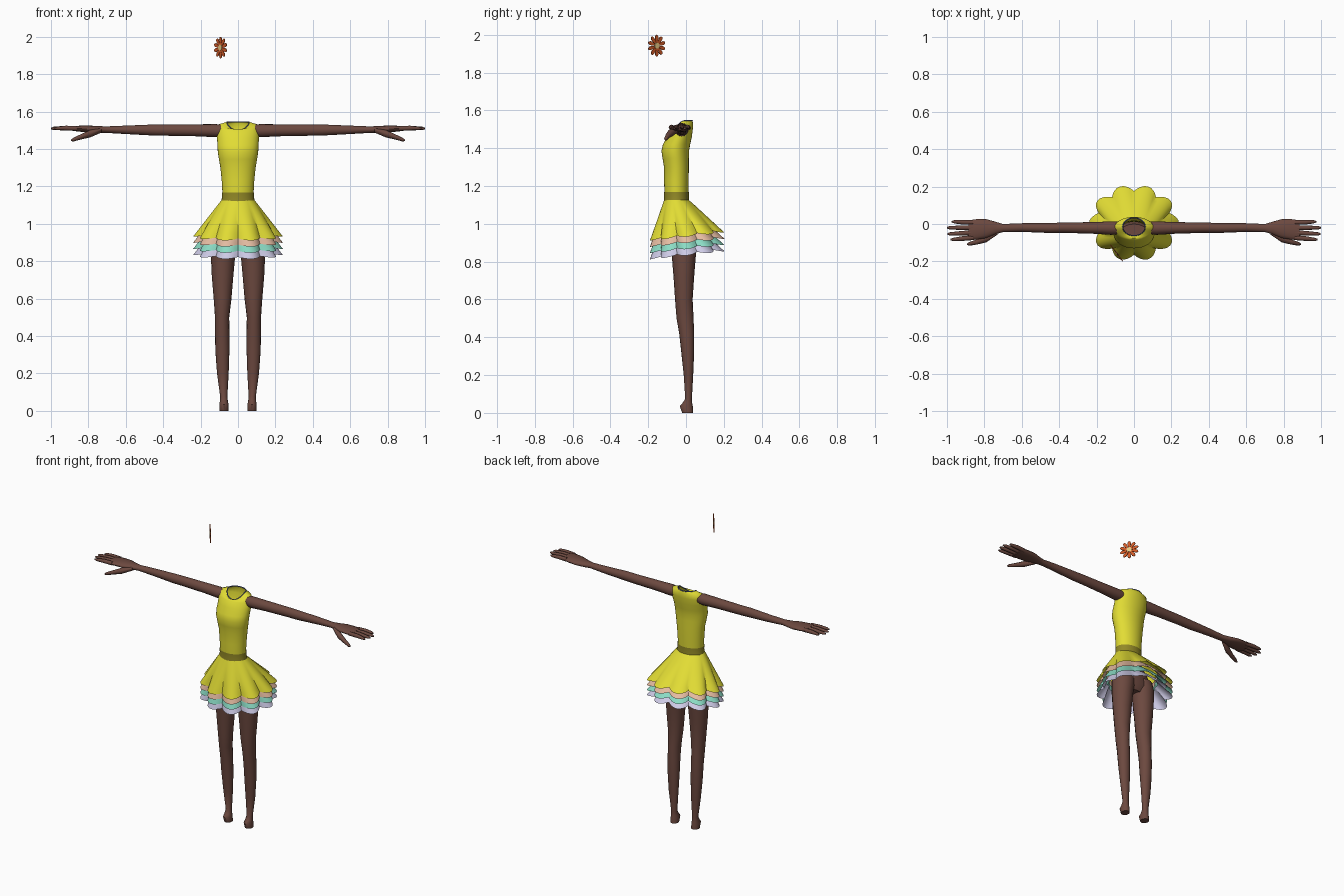
import bpy, bmesh, math
from mathutils import Vector

if "Cube" in bpy.data.objects:
    bpy.data.objects.remove(bpy.data.objects["Cube"])


def material(name, rgb):
    m = bpy.data.materials.new(name)
    m.diffuse_color = (*rgb, 1)
    m.use_nodes = True
    m.node_tree.nodes["Principled BSDF"].inputs["Base Color"].default_value = m.diffuse_color
    return m


SKIN = material("brown skin", (0.15, 0.066, 0.05))
YELLOW = material("yellow cloth", (0.76, 0.72, 0.035))
OLIVE = material("olive belt", (0.29, 0.25, 0.02))
PEACH = material("peach frill", (0.78, 0.50, 0.36))
MINT = material("mint frill", (0.26, 0.72, 0.56))
LAVENDER = material("lavender frill", (0.62, 0.60, 0.80))
BLUE = material("blue trim", (0.09, 0.12, 0.35))
ORANGE = material("orange petal", (0.62, 0.10, 0.02))
CREAM = material("cream centre", (0.85, 0.62, 0.25))


def finish(name, bm, mat, smooth=40, mirror=False):
    bmesh.ops.recalc_face_normals(bm, faces=bm.faces)
    me = bpy.data.meshes.new(name)
    bm.to_mesh(me)
    bm.free()
    me.materials.append(mat)
    ob = bpy.data.objects.new(name, me)
    bpy.context.collection.objects.link(ob)
    bpy.ops.object.select_all(action='DESELECT')
    bpy.context.view_layer.objects.active = ob
    ob.select_set(True)
    if smooth:
        bpy.ops.object.shade_smooth_by_angle(angle=math.radians(smooth))
    if mirror:
        ob.modifiers.new("mirror", 'MIRROR')
    return ob


def bridge(bm, rings, caps=(True, True)):
    """Skin a list of closed point rings."""
    vs = [[bm.verts.new(p) for p in r] for r in rings]
    n = len(vs[0])
    for a, b in zip(vs, vs[1:]):
        for i in range(n):
            bm.faces.new((a[i], a[(i + 1) % n], b[(i + 1) % n], b[i]))
    for ring, cap in zip((vs[0], vs[-1]), caps):
        if cap:
            bm.faces.new(ring)


def oval(axis, t, a0, a1, b0, b1, n=16, dip=0):
    """Oval ring given by its extents; axis z spans x,y and axis x spans y,z."""
    pts = []
    for i in range(n):
        w = 2 * math.pi * i / n
        a = (a0 + a1) / 2 + (a1 - a0) / 2 * math.cos(w)
        b = (b0 + b1) / 2 + (b1 - b0) / 2 * math.sin(w)
        drop = dip * max(0, -math.sin(w)) ** 1.3
        pts.append(Vector((a, b, t - drop) if axis == 'z' else (t, a, b)))
    return pts


# Legs with short feet
bm = bmesh.new()
bridge(bm, [oval('z', *r) for r in (
    (0.0, 0.05, 0.10, -0.02, 0.037), (0.035, 0.05, 0.10, -0.033, 0.036),
    (0.05, 0.054, 0.097, -0.02, 0.033), (0.075, 0.057, 0.095, -0.004, 0.031),
    (0.2, 0.05, 0.112, -0.012, 0.038), (0.32, 0.046, 0.121, -0.025, 0.043),
    (0.42, 0.046, 0.123, -0.036, 0.043), (0.5, 0.047, 0.123, -0.05, 0.04),
    (0.6, 0.035, 0.13, -0.058, 0.035), (0.72, 0.025, 0.14, -0.066, 0.043),
    (0.83, 0.015, 0.145, -0.075, 0.052), (0.9, 0.005, 0.145, -0.08, 0.058),
    (0.95, 0.003, 0.135, -0.082, 0.05))])
finish("leg", bm, SKIN, 50, True)

# Hips hidden by the skirt
bm = bmesh.new()
bridge(bm, [oval('z', *r) for r in (
    (0.86, -0.08, 0.08, -0.06, 0.03), (0.9, -0.14, 0.14, -0.08, 0.05),
    (0.96, -0.135, 0.135, -0.085, 0.045), (1.05, -0.095, 0.095, -0.09, 0.015),
    (1.1, -0.075, 0.075, -0.095, 0.0))])
finish("hips", bm, SKIN, 50)

# Arms and palms
bm = bmesh.new()
bridge(bm, [oval('x', *r) for r in (
    (0.085, -0.055, 0.012, 1.468, 1.53), (0.12, -0.058, 0.014, 1.463, 1.533),
    (0.22, -0.052, 0.01, 1.468, 1.532), (0.38, -0.047, 0.008, 1.471, 1.531),
    (0.45, -0.048, 0.005, 1.472, 1.531), (0.6, -0.042, 0.004, 1.48, 1.525),
    (0.7, -0.043, 0.0, 1.486, 1.521), (0.74, -0.055, 0.012, 1.486, 1.522),
    (0.79, -0.075, 0.026, 1.488, 1.525), (0.84, -0.083, 0.026, 1.492, 1.525),
    (0.885, -0.087, 0.02, 1.497, 1.522))])
finish("arm", bm, SKIN, 50, True)


def finger(name, path, radii):
    """Round tapering finger along x through the path points."""
    b = bmesh.new()
    bridge(b, [oval('x', x, y - r, y + r, z - r, z + r, 8)
               for (x, y, z), r in zip(path, radii)])
    finish(name, b, SKIN, 60, True)


for k, (y0, y1, tip) in enumerate(((0.008, 0.012, 0.975), (-0.02, -0.02, 1.0),
                                   (-0.046, -0.053, 0.998), (-0.073, -0.083, 0.982))):
    finger(f"finger_{k + 1}",
           [(0.86, y0, 1.51), (0.92, (y0 + y1) / 2, 1.512), (tip - 0.015, y1, 1.51), (tip, y1, 1.509)],
           (0.013, 0.0125, 0.009, 0.004))
finger("thumb", [(0.73, -0.045, 1.5), (0.79, -0.078, 1.482), (0.84, -0.096, 1.465),
                 (0.88, -0.106, 1.45), (0.892, -0.108, 1.446)],
       (0.012, 0.02, 0.014, 0.010, 0.004))

# Bodice with an open scooped neck
bm = bmesh.new()
rows = [(1.16, -0.083, 0.083, -0.114, 0.012), (1.23, -0.087, 0.087, -0.116, 0.014),
        (1.3, -0.094, 0.094, -0.116, 0.015), (1.345, -0.102, 0.102, -0.124, 0.015),
        (1.385, -0.108, 0.108, -0.13, 0.016), (1.42, -0.11, 0.11, -0.122, 0.022),
        (1.46, -0.112, 0.112, -0.1, 0.031), (1.50, -0.113, 0.113, -0.086, 0.036)]
rings = [oval('z', *r, n=32) for r in rows]
rings.append(oval('z', 1.532, -0.102, 0.102, -0.075, 0.038, 32, 0.025))
neck = oval('z', 1.545, -0.06, 0.06, -0.062, 0.033, 32, 0.045)
rings.append(neck)
bridge(bm, rings, (False, False))
finish("bodice", bm, YELLOW, 60)

# Thin trim around the neckline
cu = bpy.data.curves.new("neck_trim", 'CURVE')
cu.dimensions = '3D'
cu.bevel_depth = 0.003
cu.bevel_resolution = 1
sp = cu.splines.new('POLY')
sp.points.add(len(neck) - 1)
for p, v in zip(sp.points, neck):
    p.co = (*v, 1)
sp.use_cyclic_u = True
cu.materials.append(BLUE)
bpy.context.collection.objects.link(bpy.data.objects.new("neck_trim", cu))

# Belt
bm = bmesh.new()
bridge(bm, [oval('z', *r, n=32) for r in (
    (1.115, -0.09, 0.09, -0.118, 0.017), (1.14, -0.086, 0.086, -0.116, 0.015),
    (1.168, -0.086, 0.086, -0.117, 0.015))], (False, False))
finish("belt", bm, OLIVE, 40)


def skirt_layer(name, mat, start, drop):
    """Ten-lobed flared shell from waist (0) to hem (1)."""
    b, n, steps, out = bmesh.new(), 80, 6, []
    for s in range(steps + 1):
        t = start + (1 - start) * s / steps
        ring = []
        for i in range(n):
            w = 2 * math.pi * i / n
            lobe = 1 - abs(math.cos(5 * w))
            fold = 1 - 0.17 * lobe * t
            rx = (0.09 + 0.15 * t) * fold
            ry = (0.066 + 0.139 * t) * fold
            hem = 0.932 + 0.022 * math.sin(w) + 0.012 * lobe
            z = 1.125 + (hem - 1.125) * t - drop
            ring.append(Vector((rx * math.cos(w), -0.05 + 0.056 * t + ry * math.sin(w), z)))
        out.append(ring)
    bridge(b, out, (False, False))
    finish(name, b, mat, 35)


# Skirt and three frills peeking out below it
skirt_layer("skirt", YELLOW, 0.0, 0.0)
for k, (label, mat) in enumerate((("peach", PEACH), ("mint", MINT), ("lavender", LAVENDER))):
    skirt_layer(f"{label}_frill", mat, 0.5, 0.033 * (k + 1))

# Floating flower ornament in an upright, turned plane
CENTRE, U, N = Vector((-0.093, -0.155, 1.942)), Vector((0.6, -0.8, 0)), Vector((-0.8, -0.6, 0))
UP = Vector((0, 0, 1))


def plate(b, points, thick):
    bridge(b, [[CENTRE + U * p + UP * q + N * s * thick / 2 for p, q in points] for s in (-1, 1)])


bm = bmesh.new()
for k in range(10):
    w = 2 * math.pi * (k + 0.5) / 10
    c, s = math.cos(w), math.sin(w)
    outline = [(0.008, -0.003), (0.03, -0.0085), (0.045, -0.0105), (0.055, -0.006),
               (0.058, 0), (0.055, 0.006), (0.045, 0.0105), (0.03, 0.0085), (0.008, 0.003)]
    plate(bm, [(r * c - o * s, r * s + o * c) for r, o in outline], 0.004)
finish("flower_petals", bm, ORANGE, 0)

bm = bmesh.new()
plate(bm, [(0.016 * math.cos(math.pi * i / 8), 0.016 * math.sin(math.pi * i / 8))
           for i in range(16)], 0.009)
finish("flower_centre", bm, CREAM, 0)
